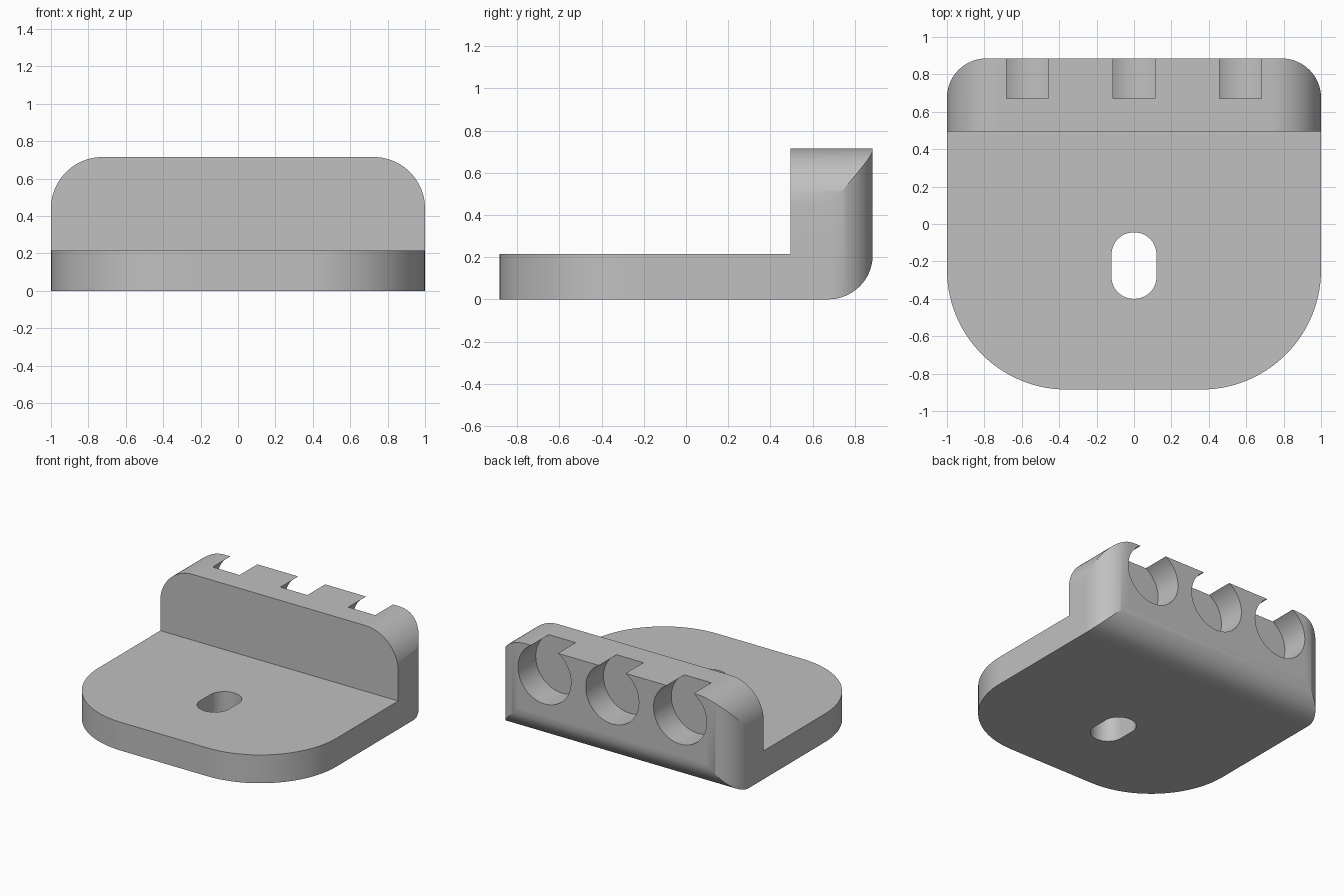
import bpy
import bmesh
import math
from mathutils import Vector

if "Cube" in bpy.data.objects:
    bpy.data.objects.remove(bpy.data.objects["Cube"], do_unlink=True)

# Single grey material
grey = bpy.data.materials.new("plain_grey")
grey.use_nodes = True
colour = (0.53, 0.53, 0.53, 1)
grey.diffuse_color = colour
grey.node_tree.nodes["Principled BSDF"].inputs["Base Color"].default_value = colour


def rounded(corners, steps=20):
    """Outline from (u, v, radius) corners, each rounded by its radius."""
    outline = []
    for i, (u, v, r) in enumerate(corners):
        p = Vector((u, v))
        if r == 0:
            outline.append(p)
            continue
        a = (Vector(corners[i - 1][:2]) - p).normalized()
        b = (Vector(corners[(i + 1) % len(corners)][:2]) - p).normalized()
        centre = p + (a + b) * r
        for k in range(steps + 1):
            t = math.pi / 2 * k / steps
            outline.append(centre - b * r * math.cos(t) - a * r * math.sin(t))
    return outline


def prism(name, outline, axis, start, end):
    """Extrude an outline along the named axis."""
    place = {"x": lambda p, d: (d, p.x, p.y),
             "y": lambda p, d: (p.x, d, p.y),
             "z": lambda p, d: (p.x, p.y, d)}[axis]
    bm = bmesh.new()
    low = [bm.verts.new(place(p, start)) for p in outline]
    high = [bm.verts.new(place(p, end)) for p in outline]
    bm.faces.new(low)
    bm.faces.new(high)
    n = len(outline)
    for i in range(n):
        j = (i + 1) % n
        bm.faces.new((low[i], low[j], high[j], high[i]))
    bmesh.ops.recalc_face_normals(bm, faces=bm.faces)
    mesh = bpy.data.meshes.new(name)
    bm.to_mesh(mesh)
    bm.free()
    mesh.materials.append(grey)
    obj = bpy.data.objects.new(name, mesh)
    bpy.context.collection.objects.link(obj)
    return obj


def combine(obj, tool, operation):
    """Apply a boolean and discard the tool."""
    tool.hide_render = True
    bpy.context.view_layer.objects.active = obj
    mod = obj.modifiers.new(operation, "BOOLEAN")
    mod.operation = operation
    mod.solver = "EXACT"
    mod.object = tool
    bpy.ops.object.modifier_apply(modifier=mod.name)
    bpy.data.objects.remove(tool, do_unlink=True)


BACK, TOP, PLATE, WALL = 0.885, 0.715, 0.215, 0.495

# L-shaped side profile with a rounded lower back edge
bracket = prism("bracket", rounded([
    (-1, 0, 0), (BACK, 0, 0.21), (BACK, 0.9, 0), (WALL, 0.9, 0),
    (WALL, PLATE, 0), (-1, PLATE, 0)]), "x", -1.1, 1.1)

# Plan outline: wide front curves, small back curves
plan = prism("plan_trim", rounded([
    (-1, -BACK, 0.64), (1, -BACK, 0.64), (1, BACK, 0.21), (-1, BACK, 0.21)], 28),
    "z", -0.1, 1)
combine(bracket, plan, "INTERSECT")

# Rounded upper corners of the back wall
front = prism("wall_trim", rounded([
    (-1, -0.1, 0), (1, -0.1, 0), (1, TOP, 0.275), (-1, TOP, 0.275)]), "y", -1.1, 1.1)
combine(bracket, front, "INTERSECT")

# Elongated mounting hole
hole = prism("hole_cutter", rounded([
    (-0.12, -0.4, 0.117), (0.12, -0.4, 0.117),
    (0.12, -0.045, 0.117), (-0.12, -0.045, 0.117)], 12), "z", -0.1, 0.5)
combine(bracket, hole, "DIFFERENCE")

# Three round sockets in the back, breaking through the top edge
RADIUS, SOCKET_Z, SIDES = 0.223, 0.523, 64
for x in (-0.57, 0, 0.57):
    ring = [Vector((x + RADIUS * math.cos(math.tau * k / SIDES),
                    SOCKET_Z + RADIUS * math.sin(math.tau * k / SIDES)))
            for k in range(SIDES)]
    combine(bracket, prism("socket_cutter", ring, "y", 0.672, 1), "DIFFERENCE")

# Smooth curves with crisp edges
bpy.ops.object.select_all(action="DESELECT")
bracket.select_set(True)
bpy.context.view_layer.objects.active = bracket
bpy.ops.object.shade_smooth_by_angle(angle=math.radians(25))
normals = bracket.modifiers.new("even_normals", "WEIGHTED_NORMAL")
normals.keep_sharp = True
